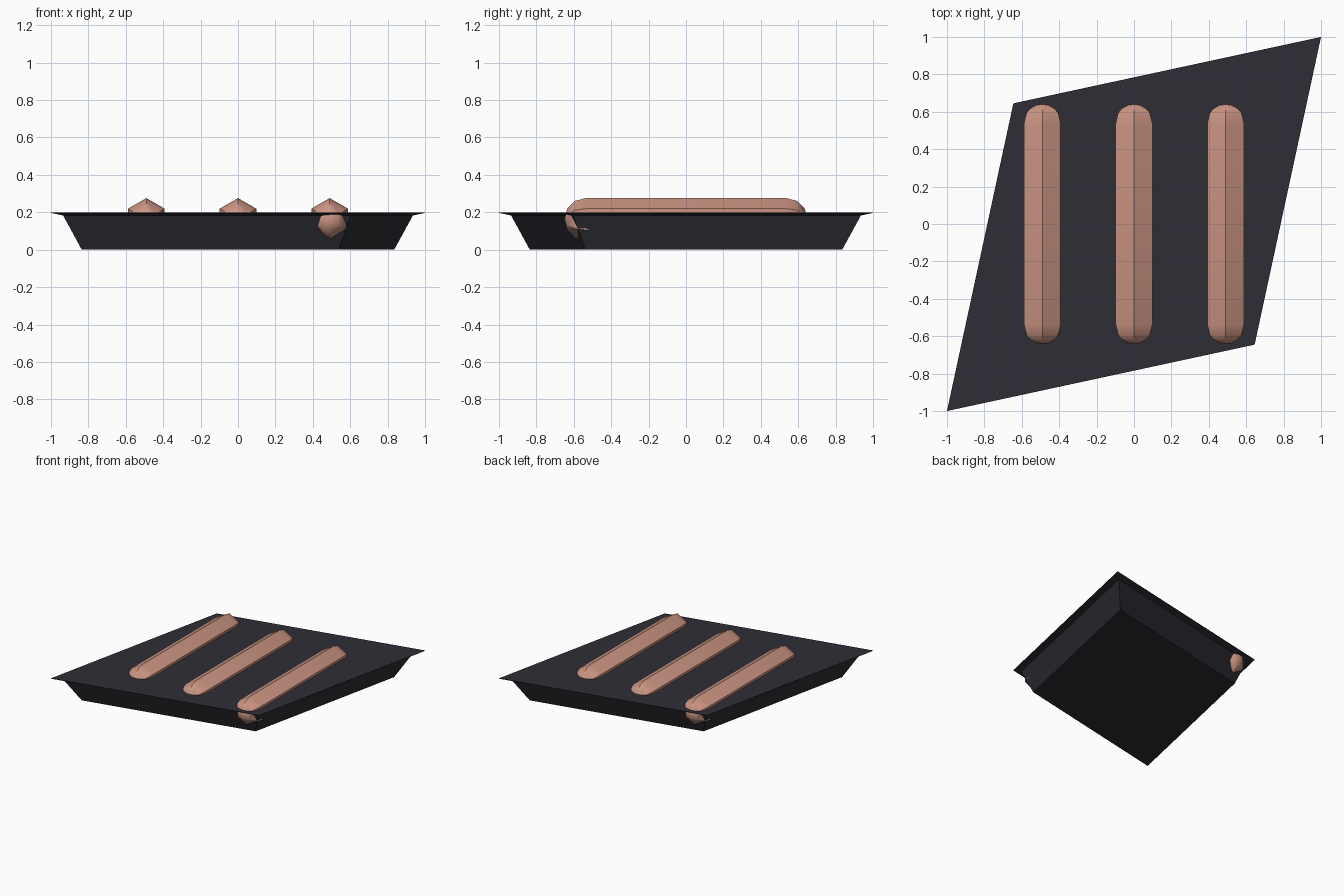
import bpy, bmesh, math

if "Cube" in bpy.data.objects:
    bpy.data.objects.remove(bpy.data.objects["Cube"])


def material(name, rgb):
    m = bpy.data.materials.new(name)
    m.diffuse_color = (*rgb, 1)
    m.use_nodes = True
    m.node_tree.nodes["Principled BSDF"].inputs["Base Color"].default_value = m.diffuse_color
    return m


CHARCOAL = material("charcoal", (0.027, 0.027, 0.036))
PINK = material("sausage pink", (0.60, 0.30, 0.225))


def make_object(name, bm, mat):
    bmesh.ops.recalc_face_normals(bm, faces=bm.faces)
    mesh = bpy.data.meshes.new(name)
    bm.to_mesh(mesh)
    bm.free()
    mesh.materials.append(mat)
    ob = bpy.data.objects.new(name, mesh)
    bpy.context.collection.objects.link(ob)
    return ob


def bridge(bm, a, b):
    n = len(a)
    for i in range(n):
        j = (i + 1) % n
        bm.faces.new((a[i], a[j], b[j], b[i]))


# Tray: rhombus outline lofted through bottom, wall top and flared rim
bm = bmesh.new()
outline = [(-1, -1), (0.645, -0.645), (1, 1), (-0.645, 0.645)]
levels = [(0.835, 0), (0.935, 0.183), (1, 0.197), (1, 0.2)]
rings = [[bm.verts.new((x * s, y * s, z)) for x, y in outline] for s, z in levels]
for a, b in zip(rings, rings[1:]):
    bridge(bm, a, b)
bm.faces.new(rings[0])
bm.faces.new(rings[-1])
make_object("tray", bm, CHARCOAL)


# Sausages: six-sided capsules lying along y, half sunk in the tray
def sausage(name, x, radius=0.1135, half=0.65, z=0.1625, steps=3):
    bm = bmesh.new()
    straight = half - radius
    arc = [math.radians(90 * i / steps) for i in range(steps)]
    profile = [(-straight - radius * math.sin(a), radius * math.cos(a)) for a in reversed(arc)]
    profile += [(straight + radius * math.sin(a), radius * math.cos(a)) for a in arc]
    rings = []
    for y, r in profile:
        rings.append([bm.verts.new((x + r * math.cos(math.radians(30 + 60 * k)), y,
                                    z + r * math.sin(math.radians(30 + 60 * k))))
                      for k in range(6)])
    for a, b in zip(rings, rings[1:]):
        bridge(bm, a, b)
    for ring, y in ((rings[0], -half), (rings[-1], half)):
        tip = bm.verts.new((x, y, z))
        for k in range(6):
            bm.faces.new((ring[k], ring[(k + 1) % 6], tip))
    ob = make_object(name, bm, PINK)
    bpy.ops.object.select_all(action='DESELECT')
    ob.select_set(True)
    bpy.context.view_layer.objects.active = ob
    bpy.ops.object.shade_smooth_by_angle(angle=math.radians(40))


for name, x in (("sausage_left", -0.49), ("sausage_middle", 0), ("sausage_right", 0.49)):
    sausage(name, x)
